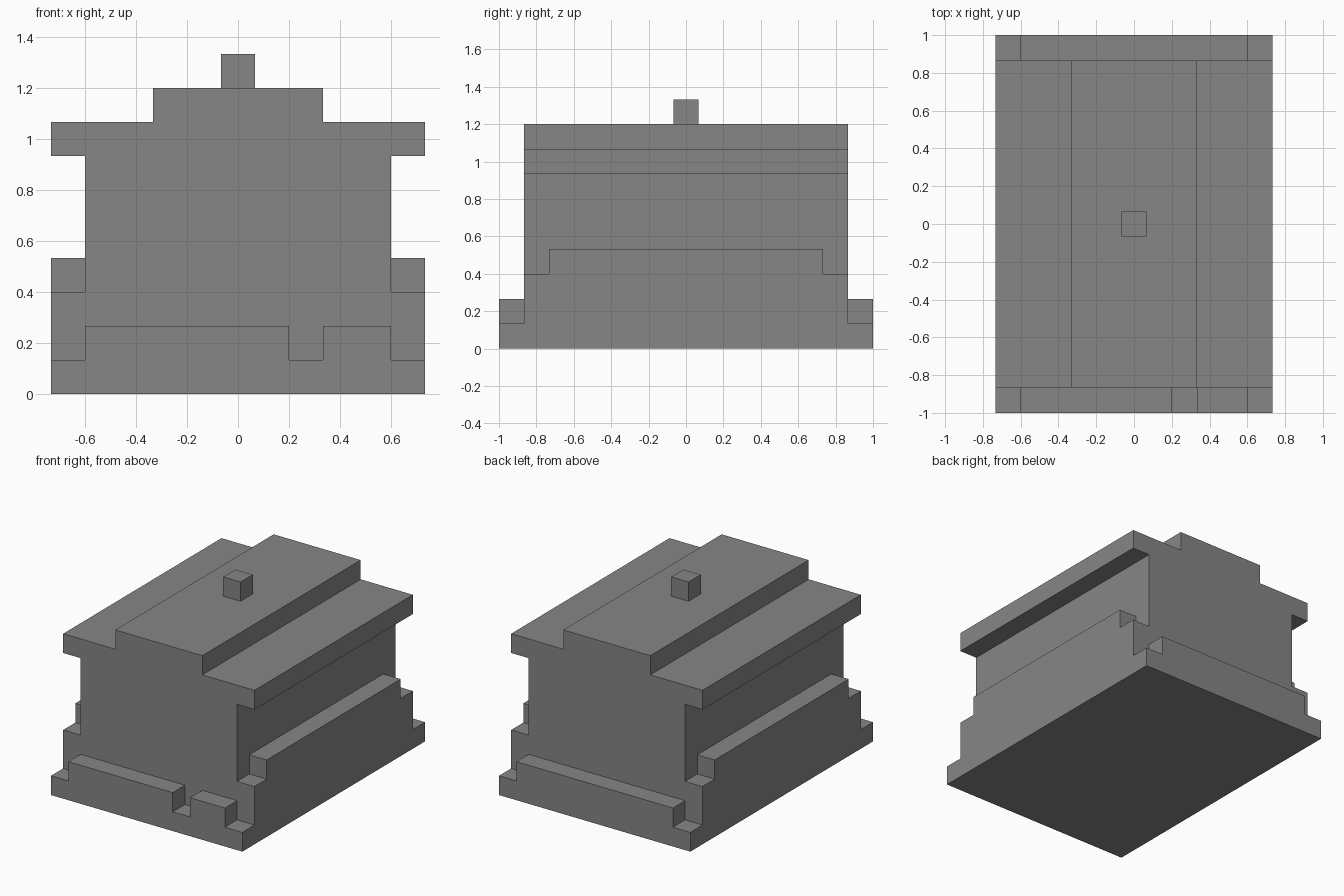
import bpy
import bmesh

cube = bpy.data.objects.get("Cube")
if cube:
    bpy.data.objects.remove(cube, do_unlink=True)

U = 2 / 15  # one block of the modelling grid

grey = bpy.data.materials.new("plain grey")
grey.use_nodes = True
colour = (0.24, 0.24, 0.24, 1)
grey.diffuse_color = colour
grey.node_tree.nodes["Principled BSDF"].inputs["Base Color"].default_value = colour


def extrude_profile(name, profile, y0, y1):
    """Extrude an outline in x and z along y, all in grid blocks."""
    bm = bmesh.new()
    face = bm.faces.new([bm.verts.new((x * U, y0 * U, z * U)) for x, z in profile])
    result = bmesh.ops.extrude_face_region(bm, geom=[face])
    moved = [v for v in result["geom"] if isinstance(v, bmesh.types.BMVert)]
    bmesh.ops.translate(bm, verts=moved, vec=(0, (y1 - y0) * U, 0))
    bmesh.ops.recalc_face_normals(bm, faces=bm.faces)
    mesh = bpy.data.meshes.new(name)
    bm.to_mesh(mesh)
    bm.free()
    mesh.materials.append(grey)
    obj = bpy.data.objects.new(name, mesh)
    bpy.context.collection.objects.link(obj)
    return obj


def box(name, x0, x1, y0, y1, z0, z1):
    return extrude_profile(name, [(x0, z0), (x1, z0), (x1, z1), (x0, z1)], y0, y1)


def mirrored(half):
    return half + [(-x, z) for x, z in reversed(half)]


# Main body: wide plinth, walls, overhanging eaves and raised roof
body = mirrored([(5.5, 0), (5.5, 3), (4.5, 3), (4.5, 7), (5.5, 7),
                 (5.5, 8), (2.5, 8), (2.5, 9)])
extrude_profile("body_and_roof", body, -6.5, 6.5)

# Raised ledges along both sides
for name, s in (("left_ledge", 1), ("right_ledge", -1)):
    box(name, min(4.5 * s, 5.5 * s), max(4.5 * s, 5.5 * s), -5.5, 5.5, 3, 4)

# Stepped kerbs at the ends, the front one with an entrance gap
kerb = [(5.5, 0), (5.5, 1), (4.5, 1), (4.5, 2)]
gap = [(2.5, 2), (2.5, 1), (1.5, 1), (1.5, 2)]
ends = mirrored(kerb)
extrude_profile("back_kerb", ends, 6.5, 7.5)
extrude_profile("front_kerb", ends[:4] + gap + ends[4:], -7.5, -6.5)

# Small chimney on the roof
box("chimney", -0.5, 0.5, -0.5, 0.5, 9, 10)
